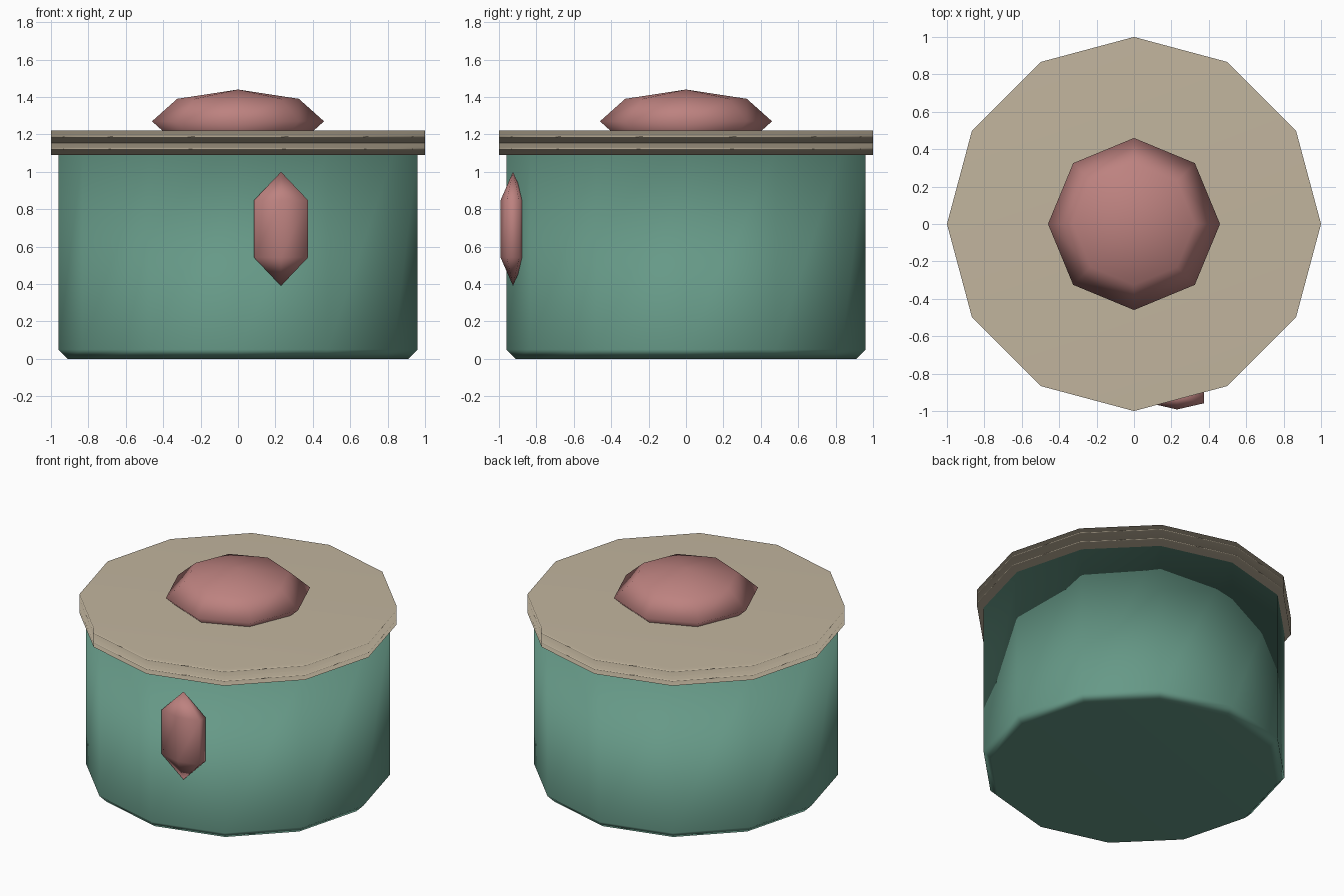
import bpy, bmesh, math

if "Cube" in bpy.data.objects:
    bpy.data.objects.remove(bpy.data.objects["Cube"])


def material(name, color):
    m = bpy.data.materials.new(name)
    m.diffuse_color = (*color, 1.0)
    m.use_nodes = True
    m.node_tree.nodes["Principled BSDF"].inputs["Base Color"].default_value = m.diffuse_color
    return m


TEAL = material("teal", (0.133, 0.319, 0.243))
CREAM = material("cream", (0.539, 0.462, 0.342))
ROSE = material("rose", (0.508, 0.223, 0.214))


def lathe(name, mat, profile, sides, phase=0.0, scale=(1, 1), center=(0, 0, 0), weighted=False):
    """Revolve (radius, z) points, bottom to top; radius 0 makes a pole, open ends are capped."""
    bm = bmesh.new()
    rings = []
    for r, z in profile:
        if r == 0:
            rings.append([bm.verts.new((0, 0, z))])
            continue
        angles = [phase + math.tau * i / sides for i in range(sides)]
        rings.append([bm.verts.new((r * scale[0] * math.cos(a), r * scale[1] * math.sin(a), z))
                      for a in angles])
    for low, high in zip(rings, rings[1:]):
        for i in range(sides):
            j = (i + 1) % sides
            corners = [low[i % len(low)], low[j % len(low)], high[j % len(high)], high[i % len(high)]]
            bm.faces.new(list(dict.fromkeys(corners)))
    if len(rings[0]) > 1:
        bm.faces.new(rings[0][::-1])
    if len(rings[-1]) > 1:
        bm.faces.new(rings[-1])
    bmesh.ops.recalc_face_normals(bm, faces=bm.faces)
    for f in bm.faces:
        f.smooth = True
    mesh = bpy.data.meshes.new(name)
    bm.to_mesh(mesh)
    bm.free()
    mesh.materials.append(mat)
    ob = bpy.data.objects.new(name, mesh)
    ob.location = center
    bpy.context.collection.objects.link(ob)
    if weighted:
        ob.modifiers.new("weighted_normals", 'WEIGHTED_NORMAL')
    return ob


def sphere_profile(radius, height, rings):
    """Pole-to-pole half circle."""
    pts = [(radius * math.sin(math.pi * i / rings), -height * math.cos(math.pi * i / rings))
           for i in range(1, rings)]
    return [(0, -height)] + pts + [(0, height)]


# Twelve-sided pot with a chamfered foot
lathe("pot_body", TEAL, [(0.91, 0), (0.96, 0.05), (0.96, 1.10)], 12, weighted=True)

# Lid in two stacked halves, meeting at a seam
lathe("lid_lower_rim", CREAM, [(1.0, 1.09), (1.0, 1.155)], 12, weighted=True)
lathe("lid_top", CREAM, [(1.0, 1.155), (1.0, 1.22)], 12, weighted=True)

# Flattened eight-sided knob, sunk into the lid
lathe("lid_knob", ROSE, sphere_profile(0.46, 0.17, 4), 8, center=(0, 0, 1.27))

# Six-sided gem set into the front wall
lathe("front_gem", ROSE, sphere_profile(1.0, 0.305, 3), 6, phase=math.pi / 2,
      scale=(0.193, 0.077), center=(0.23, -0.925, 0.695))
